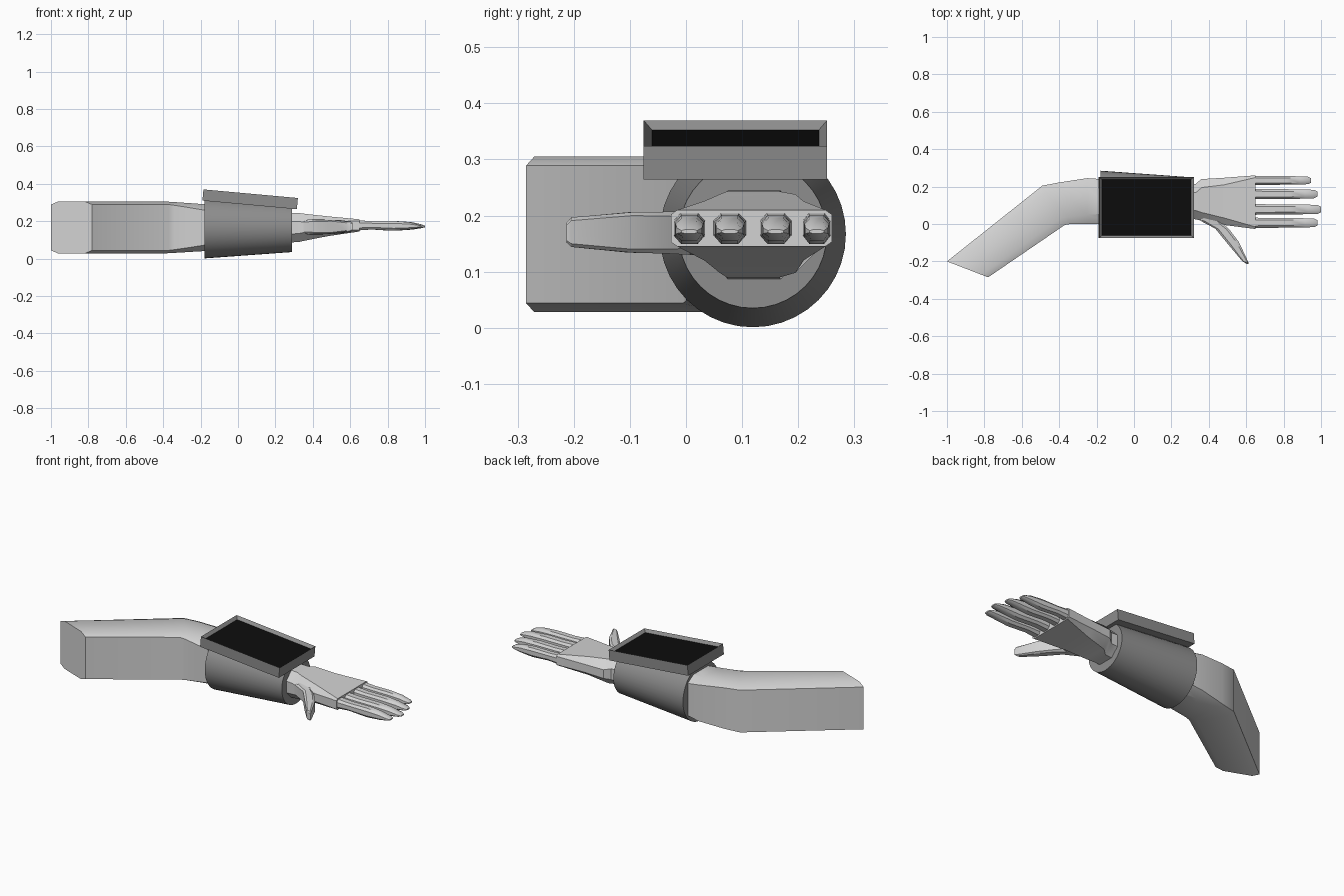
import bpy, bmesh, math
from mathutils import Vector

cube = bpy.data.objects.get("Cube")
if cube:
    bpy.data.objects.remove(cube, do_unlink=True)


def material(name, value):
    m = bpy.data.materials.new(name)
    m.use_nodes = True
    colour = (value, value, value, 1)
    m.diffuse_color = colour
    m.node_tree.nodes["Principled BSDF"].inputs["Base Color"].default_value = colour
    return m


SKIN = material("light grey", 0.65)
METAL = material("mid grey", 0.27)
GLASS = material("black", 0.004)


def finish(name, bm, mats, angle=30):
    bmesh.ops.recalc_face_normals(bm, faces=bm.faces)
    mesh = bpy.data.meshes.new(name)
    bm.to_mesh(mesh)
    bm.free()
    for m in mats:
        mesh.materials.append(m)
    ob = bpy.data.objects.new(name, mesh)
    bpy.context.collection.objects.link(ob)
    if angle:
        bpy.ops.object.select_all(action="DESELECT")
        ob.select_set(True)
        bpy.context.view_layer.objects.active = ob
        bpy.ops.object.shade_smooth_by_angle(angle=math.radians(angle))
    return ob


def section(a, b, z0, z1, f, h):
    """Chamfered upright section between plan points a and b."""
    a, b = Vector(a), Vector(b)
    half = [(0, z0 + h), (f, z0), (1 - f, z0), (1, z0 + h),
            (1, z1 - h), (1 - f, z1), (f, z1), (0, z1 - h)]
    return [(*a.lerp(b, t), z) for t, z in half]


def loft(name, sections, angle=30):
    bm = bmesh.new()
    rings = [[bm.verts.new(p) for p in section(*s)] for s in sections]
    for r, q in zip(rings, rings[1:]):
        for i in range(len(r)):
            j = (i + 1) % len(r)
            bm.faces.new((r[i], r[j], q[j], q[i]))
    bm.faces.new(rings[0])
    bm.faces.new(rings[-1])
    return finish(name, bm, [SKIN], angle)


# Bent arm, from the cut shoulder end to inside the cuff
loft("arm", [
    ((-0.78, -0.285), (-1, -0.20), 0.028, 0.305, 0.17, 0.016),
    ((-0.37, -0.005), (-0.49, 0.205), 0.028, 0.305, 0.17, 0.016),
    ((-0.34, 0.0), (-0.40, 0.222), 0.03, 0.303, 0.17, 0.018),
    ((-0.25, 0.0), (-0.25, 0.245), 0.036, 0.296, 0.2, 0.025),
    ((-0.10, 0.0), (-0.10, 0.235), 0.045, 0.285, 0.25, 0.04),
])

# Tapered cuff around the forearm
bm = bmesh.new()
bmesh.ops.create_cone(bm, cap_ends=True, segments=40, radius1=0.166, radius2=0.132, depth=0.47)
cuff = finish("forearm_cuff", bm, [METAL])
cuff.rotation_euler = (0, math.pi / 2, 0)
cuff.location = (0.055, 0.119, 0.167)

# Tilted display housing with a sloped, sunken black face
bm = bmesh.new()
bmesh.ops.create_cube(bm, size=1)
bmesh.ops.scale(bm, vec=(0.507, 0.327, 0.06), verts=bm.verts)
top = max(bm.faces, key=lambda f: f.calc_center_median().z)
bmesh.ops.inset_region(bm, faces=[top], thickness=0.021, depth=0)
bmesh.ops.translate(bm, vec=(0, 0, -0.016), verts=top.verts)
top.material_index = 1
display = finish("wrist_display", bm, [METAL, GLASS], 0)
display.rotation_euler = (0, math.radians(5.2), 0)
display.location = (0.065, 0.088, 0.317)

# Palm, widening and thinning toward the knuckles
loft("palm", [
    ((0.27, 0.03), (0.27, 0.215), 0.085, 0.245, 0.25, 0.045),
    ((0.33, 0.025), (0.33, 0.215), 0.09, 0.243, 0.25, 0.045),
    ((0.37, 0.015), (0.36, 0.24), 0.098, 0.238, 0.2, 0.045),
    ((0.48, -0.005), (0.48, 0.247), 0.12, 0.226, 0.15, 0.03),
    ((0.65, -0.027), (0.65, 0.26), 0.145, 0.21, 0.04, 0.008),
])

# Thumb, angled forward
loft("thumb", [
    ((0.34, 0.06), (0.50, 0.06), 0.125, 0.215, 0.2, 0.015),
    ((0.35, 0.02), (0.475, 0.005), 0.13, 0.208, 0.2, 0.012),
    ((0.435, -0.025), (0.51, -0.03), 0.132, 0.207, 0.2, 0.008),
    ((0.50, -0.105), (0.56, -0.095), 0.134, 0.206, 0.2, 0.006),
    ((0.58, -0.20), (0.612, -0.205), 0.144, 0.197, 0.2, 0.006),
    ((0.603, -0.213), (0.613, -0.213), 0.152, 0.187, 0.2, 0.004),
])

# Four fingers sharing one profile: (fraction of length, width, underside, top)
PROFILE = [(-0.05, 1, 0.15, 0.205), (0.2, 0.94, 0.156, 0.2), (0.55, 0.92, 0.149, 0.201),
           (0.8, 0.88, 0.155, 0.195), (0.95, 0.8, 0.163, 0.183), (1, 0.5, 0.168, 0.175)]
for label, y, width, tip in (("index", 0.006, 0.056, 0.98), ("middle", 0.078, 0.058, 1.0),
                             ("ring", 0.16, 0.056, 0.98), ("little", 0.233, 0.05, 0.945)):
    rows = []
    for t, w, z0, z1 in PROFILE:
        x = 0.65 + t * (tip - 0.65)
        d = width * w / 2
        rows.append(((x, y - d), (x, y + d), z0, z1, 0.22, (z1 - z0) * 0.25))
    loft(label + "_finger", rows, 40)
